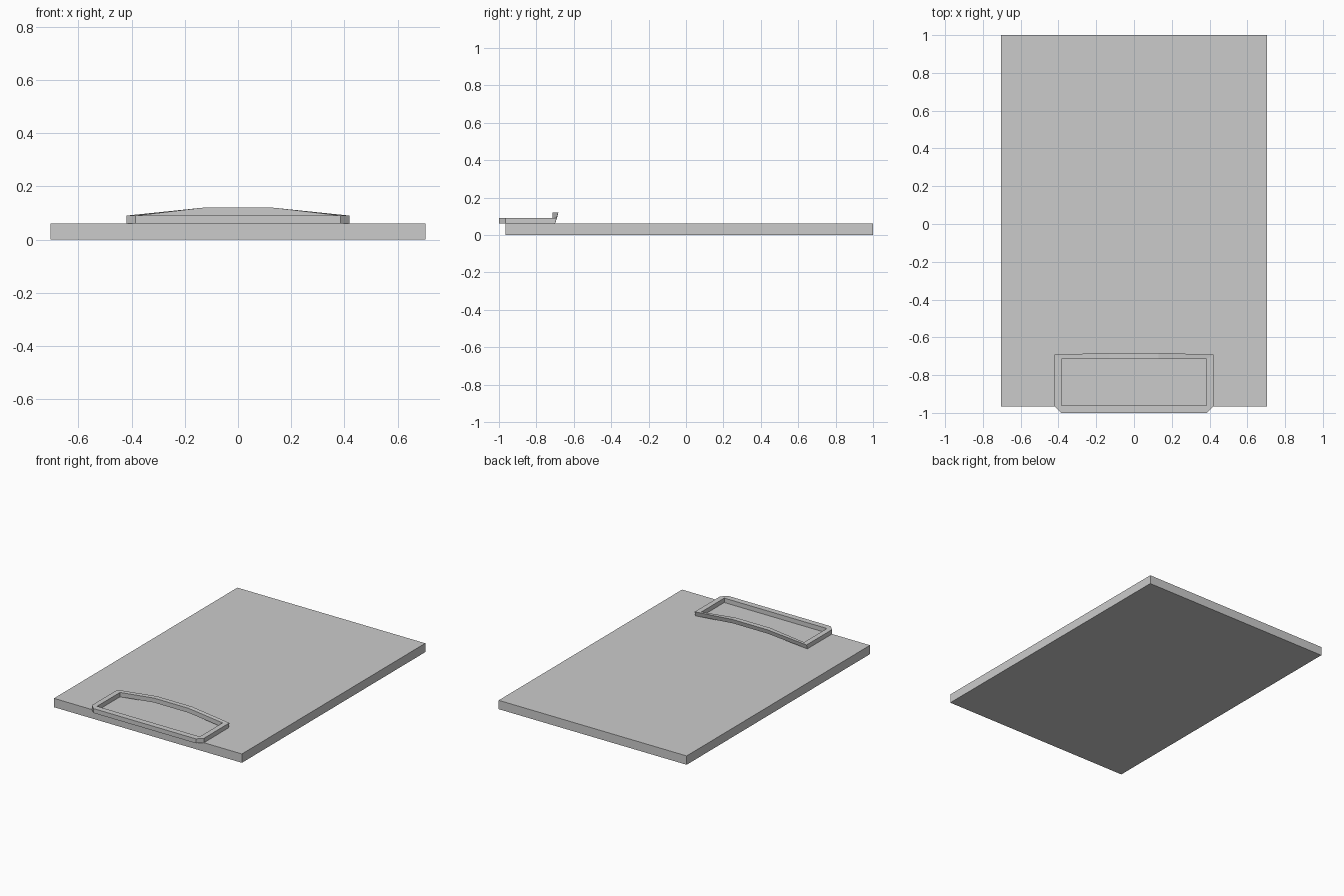
import bpy
import bmesh

cube = bpy.data.objects.get("Cube")
if cube:
    bpy.data.objects.remove(cube, do_unlink=True)

grey = bpy.data.materials.new("light grey")
grey.use_nodes = True
colour = (0.6, 0.6, 0.6, 1)
grey.diffuse_color = colour
grey.node_tree.nodes["Principled BSDF"].inputs["Base Color"].default_value = colour


def add_object(name, bm):
    bmesh.ops.recalc_face_normals(bm, faces=bm.faces)
    mesh = bpy.data.meshes.new(name)
    bm.to_mesh(mesh)
    bm.free()
    mesh.materials.append(grey)
    obj = bpy.data.objects.new(name, mesh)
    bpy.context.collection.objects.link(obj)
    return obj


# Flat backing board
BOARD_TOP = 0.06
bm = bmesh.new()
bmesh.ops.create_cube(bm, size=1)
for v in bm.verts:
    v.co.x *= 1.41
    v.co.y = 1.0 if v.co.y > 0 else -0.965
    v.co.z = BOARD_TOP if v.co.z > 0 else 0
add_object("board", bm)

# Clip frame: each station is outer point, inner point, lift, rear lean
THICK = 0.03
half = [
    ((0.385, -1.0), (0.385, -0.96), 0, 0),
    ((0.42, -0.965), (0.385, -0.96), 0, 0),
    ((0.42, -0.692), (0.385, -0.715), 0, 0.008),
    ((0.13, -0.682), (0.13, -0.715), 0.03, 0.008),
]
mirrored = [((-o[0], o[1]), (-i[0], i[1]), l, s) for o, i, l, s in reversed(half)]

bm = bmesh.new()
rings = []
for outer, inner, lift, lean in half + mirrored:
    low = BOARD_TOP + lift
    high = low + THICK
    rings.append([bm.verts.new(p) for p in (
        (outer[0], outer[1] - lean, low), (*outer, high),
        (*inner, high), (*inner, low))])
for a, b in zip(rings, rings[1:] + rings[:1]):
    for k in range(4):
        n = (k + 1) % 4
        bm.faces.new((a[k], a[n], b[n], b[k]))
bmesh.ops.remove_doubles(bm, verts=bm.verts, dist=0.0005)
add_object("clip_frame", bm)
